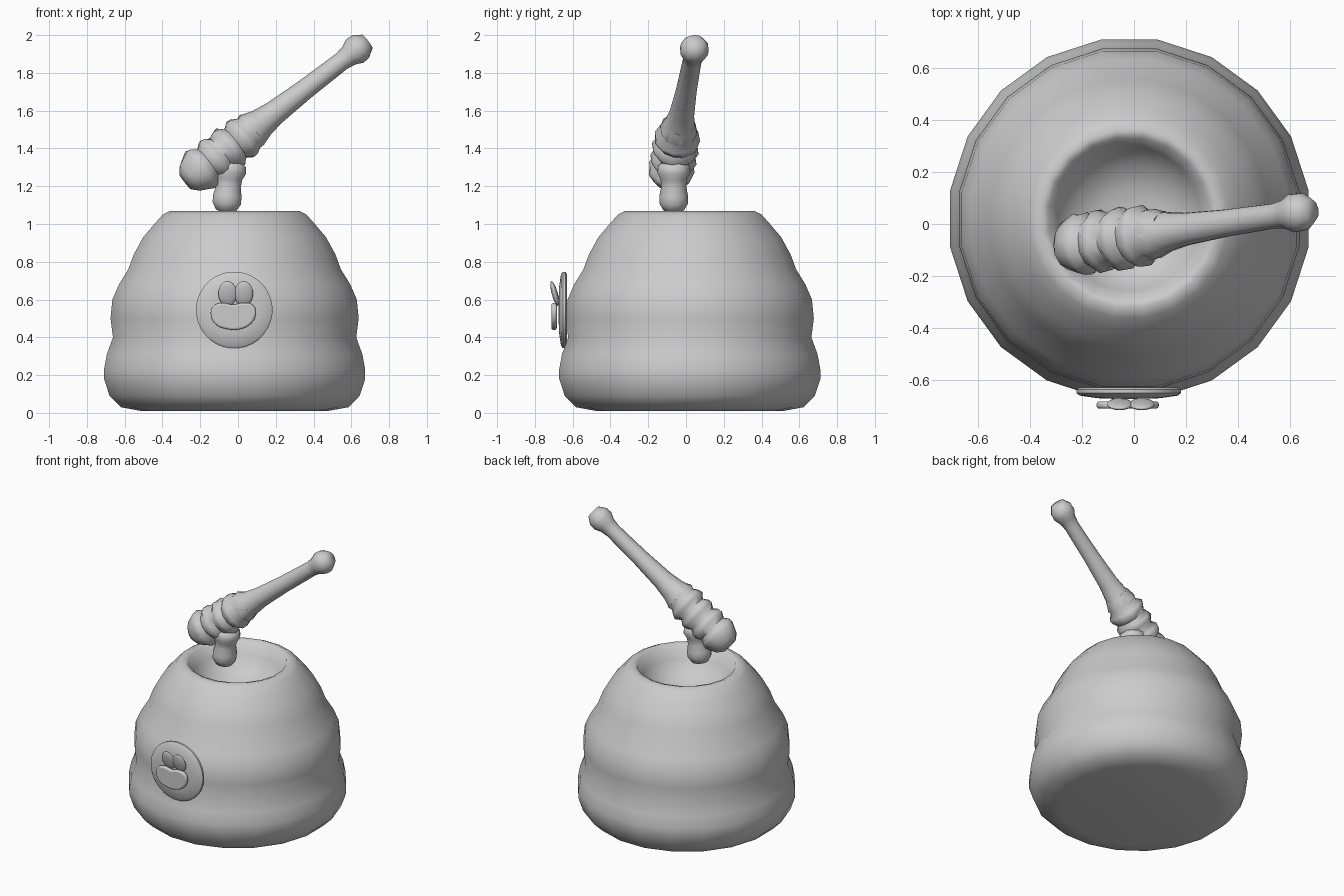
import bpy, bmesh, math, random
from mathutils import Vector

random.seed(4)
if "Cube" in bpy.data.objects:
    bpy.data.objects.remove(bpy.data.objects["Cube"])

clay = bpy.data.materials.new("plain_grey")
clay.use_nodes = True
GREY = (0.6, 0.6, 0.6, 1)
clay.diffuse_color = GREY
clay.node_tree.nodes["Principled BSDF"].inputs["Base Color"].default_value = GREY


def finish(obj, angle=60):
    obj.data.materials.clear()
    obj.data.materials.append(clay)
    bpy.ops.object.select_all(action="DESELECT")
    obj.select_set(True)
    bpy.context.view_layer.objects.active = obj
    bpy.ops.object.shade_smooth_by_angle(angle=math.radians(angle))
    return obj


def lathe(name, profile, start, axis, sides, jitter=0.0, angle=60):
    """Turn (radius, distance) pairs around an axis; both ends are capped."""
    turn = Vector(axis).to_track_quat("Z", "Y")
    bm = bmesh.new()
    rings = []
    for radius, dist in profile:
        ring = []
        for i in range(sides):
            a = math.tau * (i + 0.5) / sides
            r = radius + random.uniform(-jitter, jitter)
            p = Vector((r * math.cos(a), r * math.sin(a), dist))
            ring.append(bm.verts.new(Vector(start) + turn @ p))
        rings.append(ring)
    for low, high in zip(rings, rings[1:]):
        for i in range(sides):
            j = (i + 1) % sides
            bm.faces.new((low[i], low[j], high[j], high[i]))
    bm.faces.new(rings[0][::-1])
    bm.faces.new(rings[-1])
    bmesh.ops.recalc_face_normals(bm, faces=bm.faces)
    mesh = bpy.data.meshes.new(name)
    bm.to_mesh(mesh)
    bm.free()
    obj = bpy.data.objects.new(name, mesh)
    bpy.context.collection.objects.link(obj)
    return finish(obj, angle)


# Hive pot: three stacked bulges, a narrow rim and a hollow bowl inside
lathe("hive_pot", [
    (0.5, 0.01), (0.61, 0.03), (0.67, 0.09), (0.7, 0.18), (0.7, 0.23),
    (0.685, 0.31), (0.652, 0.4), (0.665, 0.5), (0.655, 0.6), (0.62, 0.68),
    (0.57, 0.76), (0.54, 0.84), (0.49, 0.93), (0.43, 1.0), (0.385, 1.05),
    (0.345, 1.07), (0.315, 1.06), (0.28, 0.98), (0.22, 0.9), (0.12, 0.85),
    (0.03, 0.84)], (-0.018, 0.02, 0), (0, 0, 1), 20)

# Dipper: ridged head, tapering handle and end knob along one slanted line
head = [(0.05, -0.05), (0.09, -0.02)]
for k in range(4):
    t = 0.05 + 0.09 * k
    head += [(0.122, t), (0.119, t + 0.025), (0.098, t + 0.055)]
handle = [(0.1, 0.4), (0.08, 0.46), (0.066, 0.55), (0.055, 0.75), (0.05, 1.0),
          (0.058, 1.05), (0.077, 1.09), (0.075, 1.13), (0.045, 1.175)]
start, tip = Vector((-0.24, -0.085, 1.255)), Vector((0.67, 0.05, 1.955))
lathe("dipper_head", head + handle[:2], start, tip - start, 12, 0.006)
lathe("dipper_handle", handle, start, tip - start, 10)

# Hanging honey drip
lathe("honey_drip", [
    (0.02, 0), (0.055, 0.012), (0.078, 0.05), (0.078, 0.09), (0.068, 0.14),
    (0.072, 0.18), (0.09, 0.215), (0.085, 0.25), (0.05, 0.28)],
    (-0.065, -0.065, 1.06), (0.1, 0, 1), 12)

# Round badge with a shallow domed front
lathe("badge", [(0.19, 0), (0.203, 0.008), (0.203, 0.022), (0.19, 0.032),
                (0.12, 0.042), (0.02, 0.046)],
      (-0.02, -0.63, 0.545), (0, -1, 0), 32, angle=40)


# Face: two oval eyes leaning forward at the bottom
for side, x in (("right", -0.055), ("left", 0.03)):
    bpy.ops.mesh.primitive_uv_sphere_add(segments=20, ring_count=10, radius=1,
                                         location=(x, -0.695, 0.632),
                                         rotation=(math.radians(15), 0, 0))
    eye = bpy.context.object
    eye.name = side + "_eye"
    eye.scale = (0.05, 0.016, 0.068)
    finish(eye)

# Muzzle: rounded kidney-shaped plate
outline = [(-0.125, 0.555), (-0.085, 0.572), (-0.03, 0.562), (0.03, 0.572),
           (0.075, 0.56), (0.083, 0.52), (0.055, 0.475), (0, 0.452),
           (-0.06, 0.455), (-0.11, 0.475), (-0.132, 0.515)]
curve = bpy.data.curves.new("muzzle", "CURVE")
curve.dimensions = "2D"
curve.fill_mode = "BOTH"
curve.extrude = 0.003
curve.bevel_depth = 0.011
curve.bevel_resolution = 2
curve.resolution_u = 4
spline = curve.splines.new("BEZIER")
spline.bezier_points.add(len(outline) - 1)
for point, (x, z) in zip(spline.bezier_points, outline):
    point.co = (x, z - 0.545, 0)
    point.handle_left_type = point.handle_right_type = "AUTO"
spline.use_cyclic_u = True
muzzle = bpy.data.objects.new("muzzle", curve)
bpy.context.collection.objects.link(muzzle)
muzzle.location = (0, -0.698, 0.545)
muzzle.rotation_euler = (math.radians(90), 0, 0)
bpy.ops.object.select_all(action="DESELECT")
muzzle.select_set(True)
bpy.context.view_layer.objects.active = muzzle
bpy.ops.object.convert(target="MESH")
finish(bpy.context.object)
